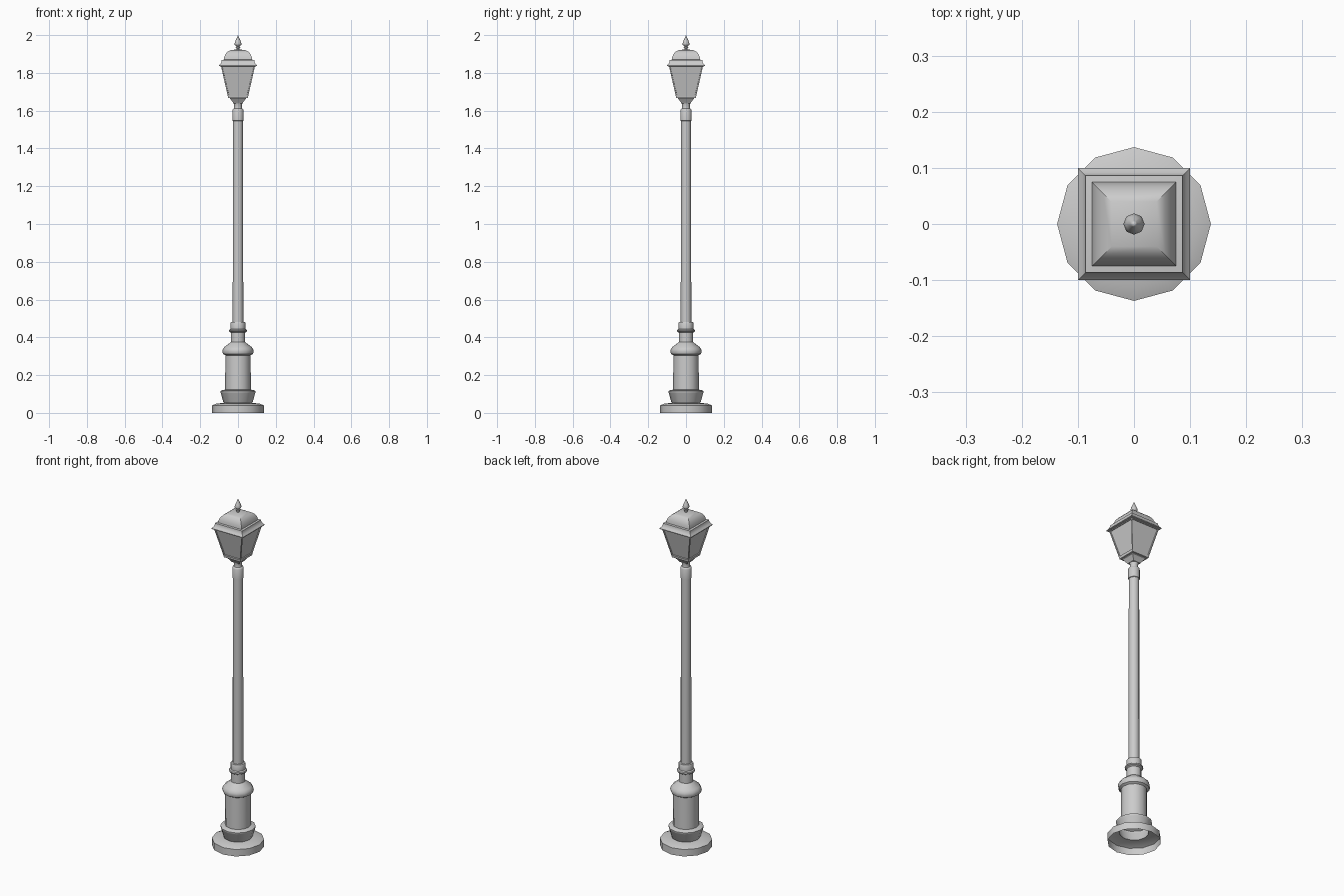
import bpy, bmesh, math

if "Cube" in bpy.data.objects:
    bpy.data.objects.remove(bpy.data.objects["Cube"])


def lathe(name, profile, n=12, angle=35, square=False):
    """Revolve (radius, z) points; square=True makes a 4-sided form with half-width = radius."""
    if square:
        n, turn, k = 4, math.pi / 4, math.sqrt(2)
    else:
        turn, k = 0, 1
    bm = bmesh.new()
    rings = []
    for r, z in profile:
        if r == 0:
            rings.append([bm.verts.new((0, 0, z))] * n)
        else:
            rings.append([bm.verts.new((r * k * math.cos(turn + i * math.tau / n),
                                        r * k * math.sin(turn + i * math.tau / n), z))
                          for i in range(n)])
    for a, b in zip(rings, rings[1:]):
        for i in range(n):
            j = (i + 1) % n
            quad = list(dict.fromkeys([a[i], a[j], b[j], b[i]]))
            bm.faces.new(quad)
    mesh = bpy.data.meshes.new(name)
    bm.to_mesh(mesh)
    bm.free()
    ob = bpy.data.objects.new(name, mesh)
    bpy.context.collection.objects.link(ob)
    bpy.ops.object.select_all(action='DESELECT')
    ob.select_set(True)
    bpy.context.view_layer.objects.active = ob
    bpy.ops.object.shade_smooth_by_angle(angle=math.radians(angle))
    return ob


# Hollow foot, plinth and pedestal, open underneath
lathe("pedestal", [(.137, 0), (.137, .04), (.115, .049), (.074, .053), (.078, .058),
                   (.091, .105), (.093, .108), (.093, .115), (.084, .12), (.068, .123),
                   (.067, .305), (.079, .312), (.083, .324), (.081, .336), (.073, .348),
                   (.042, .372), (.038, .375), (.038, .428)])

# Collar with a bead where the pole starts
lathe("lower_collar", [(.038, .425), (.046, .43), (.048, .435), (.046, .441), (.039, .445),
                       (.040, .475), (.037, .48), (.027, .481)])

# Pole
lathe("pole", [(.028, .47), (.027, 1.55)])

# Upper collar and neck
lathe("upper_collar", [(.026, 1.545), (.030, 1.547), (.030, 1.603), (.027, 1.609), (.022, 1.612),
                       (.020, 1.625), (.024, 1.642), (0, 1.645)])

# Square lantern cup
lathe("lantern_cup", [(0, 1.638), (.024, 1.638), (.028, 1.645), (.042, 1.664),
                      (.042, 1.668), (.053, 1.669)], square=True)

# Lantern body with recessed glass panels
body = lathe("lantern_body", [(0, 1.668), (.053, 1.668), (.054, 1.676), (.090, 1.836), (0, 1.836)],
             square=True)
bm = bmesh.new()
bm.from_mesh(body.data)
bm.normal_update()
panels = [f for f in bm.faces if f.calc_area() > .01 and abs(f.normal.z) < .6]
bmesh.ops.inset_individual(bm, faces=panels, thickness=.008)
bmesh.ops.inset_individual(bm, faces=panels, thickness=.001, depth=-.005)
for f in bm.faces:
    f.smooth = False
bm.to_mesh(body.data)
bm.free()

# Eaves and curved roof
lathe("roof", [(.088, 1.834), (.100, 1.836), (.100, 1.840), (.092, 1.848), (.087, 1.860), (.086, 1.868),
               (.075, 1.870), (.073, 1.884), (.066, 1.900), (.055, 1.912),
               (.040, 1.920), (0, 1.925)], square=True)

# Finial
lathe("finial", [(.010, 1.920), (.008, 1.930), (.012, 1.934), (.012, 1.938), (.008, 1.941),
                 (.017, 1.948), (.019, 1.954), (.015, 1.966), (.006, 1.986), (0, 2.0)],
      n=8, angle=50)
